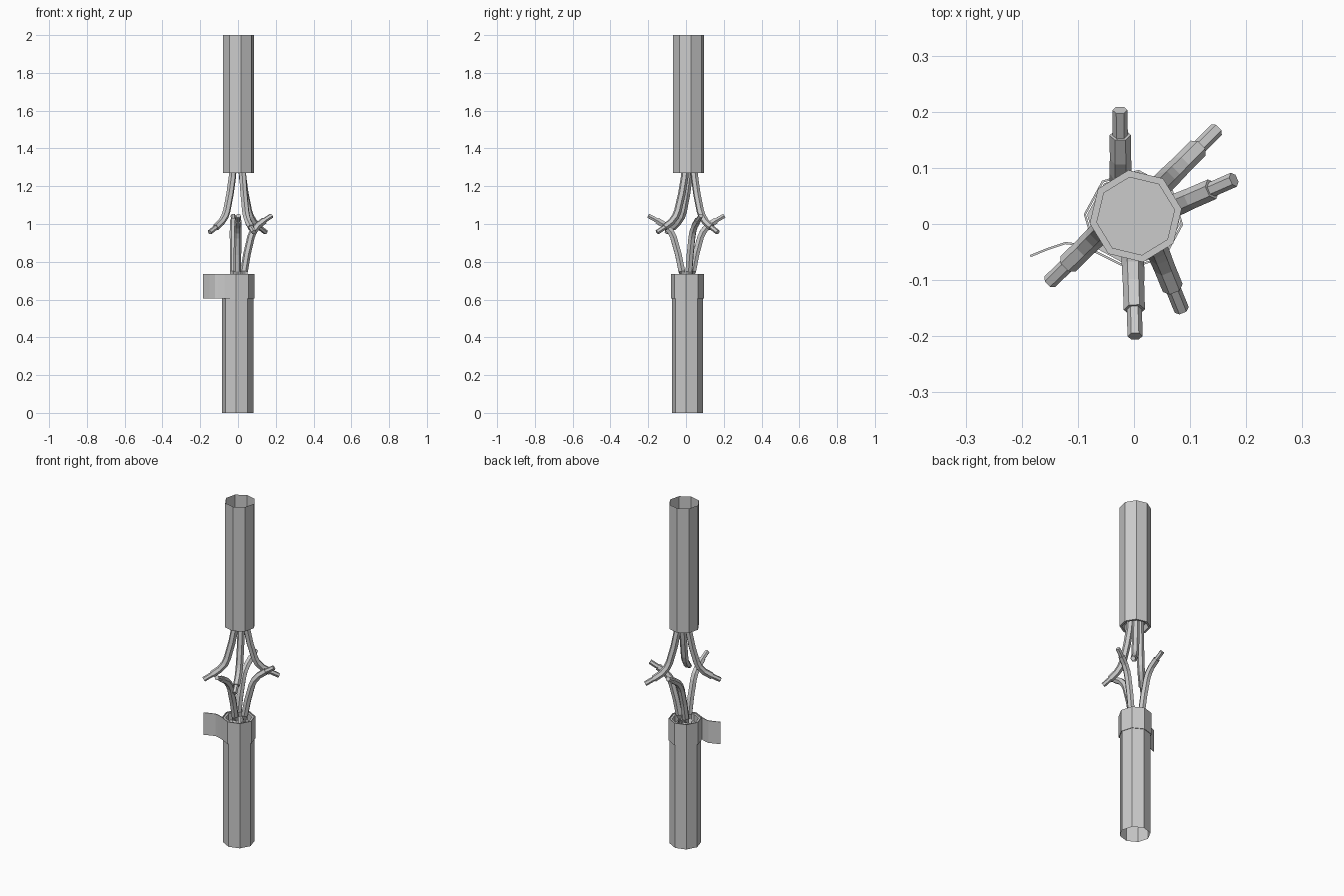
import bpy, bmesh
from math import cos, sin, radians, pi
from mathutils import Vector

if "Cube" in bpy.data.objects:
    bpy.data.objects.remove(bpy.data.objects["Cube"])


def ring_pts(cx, cy, z, r, n, rot):
    return [Vector((cx + r * cos(rot + 2 * pi * i / n), cy + r * sin(rot + 2 * pi * i / n), z))
            for i in range(n)]


def loft(name, rings, cap_end=True):
    # skin a list of point rings; the first ring stays open
    bm = bmesh.new()
    vr = [[bm.verts.new(p) for p in ring] for ring in rings]
    n = len(vr[0])
    for a, b in zip(vr, vr[1:]):
        for i in range(n):
            j = (i + 1) % n
            bm.faces.new((a[i], a[j], b[j], b[i]))
    if cap_end:
        bm.faces.new(vr[-1])
    bmesh.ops.recalc_face_normals(bm, faces=bm.faces)
    me = bpy.data.meshes.new(name)
    bm.to_mesh(me)
    bm.free()
    ob = bpy.data.objects.new(name, me)
    bpy.context.collection.objects.link(ob)
    return ob


def flip(z, lower):
    return 2 - z if lower else z


def sheath(name, c, rot, lower):
    # octagonal jacket: open far end, rim and recessed cap at the cut end
    prof = [(0.083, 2.0), (0.083, 1.27), (0.071, 1.27), (0.071, 1.31)]
    loft(name, [ring_pts(c[0], c[1], flip(z, lower), r, 8, rot) for r, z in prof])


def wire(name, start, end, lower):
    # hexagonal insulated wire bending outward, with a thinner bare tip
    s, e = Vector((*start, 0)), Vector((*end, 0))
    path = [(0.0, 1.31, .02), (0.03, 1.25, .02), (0.13, 1.16, .02), (0.27, 1.07, .02),
            (0.35, 1.04, .02), (0.50, 1.01, .019), (0.74, 0.982, .019),
            (0.74, 0.982, .0135), (1.0, 0.956, .0135)]
    pts = [s.lerp(e, f) + Vector((0, 0, flip(z, lower))) for f, z, r in path]
    side = (e - s).normalized().cross(Vector((0, 0, 1)))
    rings = []
    for i, p in enumerate(pts):
        before = next((q for q in reversed(pts[:i]) if (q - p).length > 1e-5), p)
        after = next((q for q in pts[i + 1:] if (q - p).length > 1e-5), p)
        t = (p - before).normalized() + (after - p).normalized()
        if i == 0:
            t = Vector((0, 0, -1))
        up = side.cross(t.normalized())
        r = path[i][2]
        rings.append([p + r * (side * cos(k * pi / 3) + up * sin(k * pi / 3)) for k in range(6)])
    loft(name, rings)


# cable halves with three splayed wires each
halves = [
    ("upper", (0.003, 0.014), 9, False,
     [(53, (0.147, 0.168)), (178, (-0.150, -0.103)), (-45, (0.085, -0.153))]),
    ("lower", (-0.001, 0.008), -6, True,
     [(265, (0.002, -0.200)), (140, (-0.025, 0.203)), (3, (0.178, 0.079))]),
]
for label, c, rot, lower, wires in halves:
    sheath(label + "_cable_sheath", c, radians(rot), lower)
    for k, (a, end) in enumerate(wires):
        start = (c[0] + 0.029 * cos(radians(a)), c[1] + 0.004 + 0.029 * sin(radians(a)))
        wire(f"{label}_wire_{k + 1}", start, end, lower)

# tape wrapped once around the lower sheath, with a loose flap
c = (-0.001, 0.008)
tape = [(-0.184, -0.059), (-0.152, -0.046), (-0.122, -0.036), (-0.105, -0.038)]
for k in range(9):
    a = radians(219 + 45 * k)
    r = 0.092 if k == 0 else 0.089
    tape.append((c[0] + r * cos(a), c[1] + r * sin(a)))
bm = bmesh.new()
cols = [[bm.verts.new((x, y, z)) for z in (0.605, 0.735)] for x, y in tape]
for a, b in zip(cols, cols[1:]):
    bm.faces.new((a[0], b[0], b[1], a[1]))
me = bpy.data.meshes.new("tape_wrap")
bm.to_mesh(me)
bm.free()
ob = bpy.data.objects.new("tape_wrap", me)
bpy.context.collection.objects.link(ob)
mod = ob.modifiers.new("thickness", 'SOLIDIFY')
mod.thickness = 0.004
mod.offset = -1
